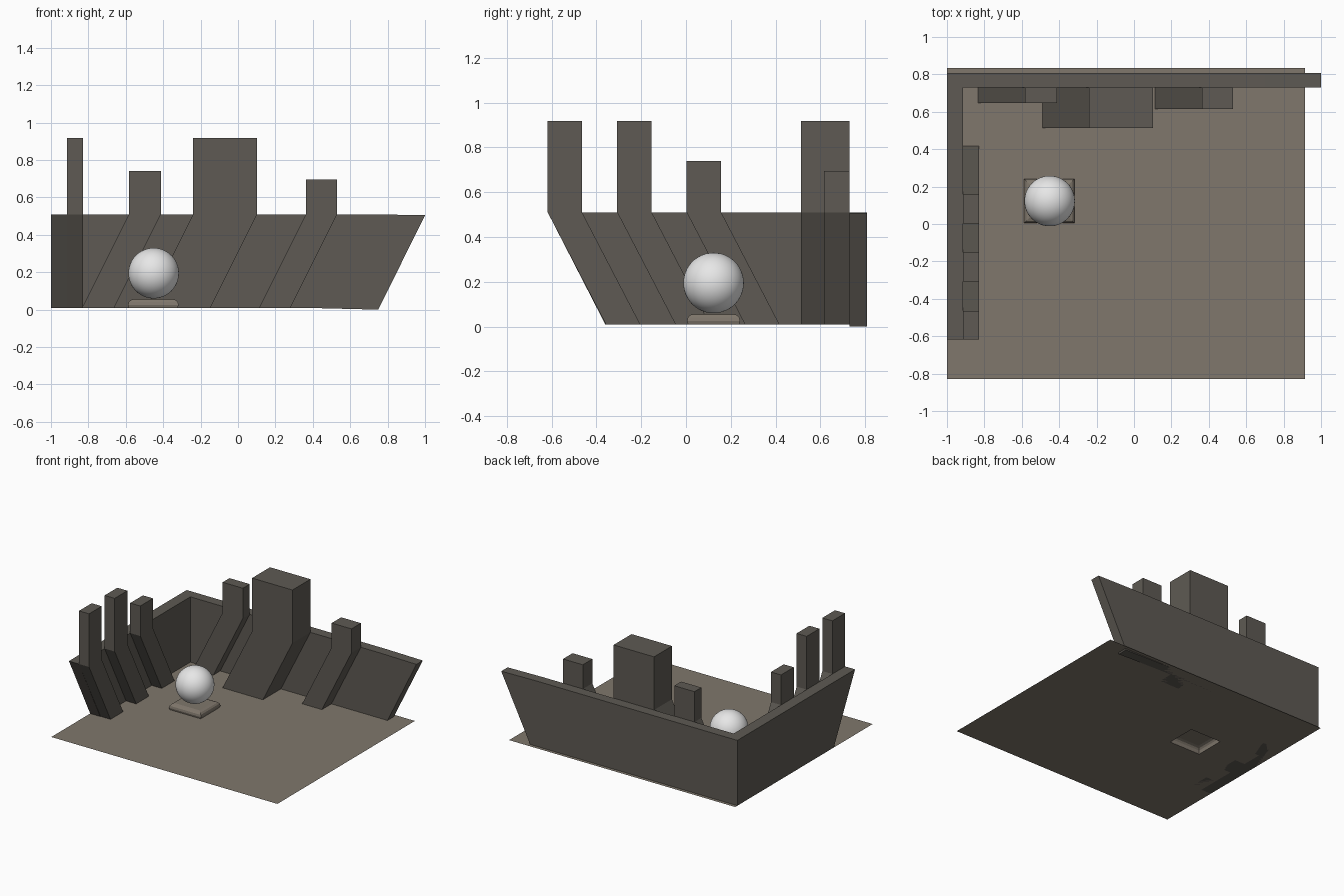
import bpy, bmesh

if "Cube" in bpy.data.objects:
    bpy.data.objects.remove(bpy.data.objects["Cube"])

def material(name, rgb):
    m = bpy.data.materials.new(name)
    m.diffuse_color = (*rgb, 1)
    m.use_nodes = True
    m.node_tree.nodes["Principled BSDF"].inputs["Base Color"].default_value = m.diffuse_color
    return m

STONE = material("dark stone", (0.112, 0.102, 0.087))
GROUND = material("dusty ground", (0.215, 0.185, 0.150))
WHITE = material("pale grey", (0.8, 0.8, 0.8))
Z0, RIM = 0.01, 0.51          # floor height, wall top

def add_object(name, bm, mat):
    bmesh.ops.remove_doubles(bm, verts=bm.verts, dist=1e-5)
    bmesh.ops.recalc_face_normals(bm, faces=bm.faces)
    me = bpy.data.meshes.new(name)
    bm.to_mesh(me)
    bm.free()
    me.materials.append(mat)
    ob = bpy.data.objects.new(name, me)
    bpy.context.collection.objects.link(ob)
    return ob

def prism(name, profile, axis, lo, hi):
    """Extrude a (horizontal, z) profile along axis 'x' or 'y' from lo to hi."""
    bm = bmesh.new()
    pt = (lambda u, z, d: (d, u, z)) if axis == 'x' else (lambda u, z, d: (u, d, z))
    a = [bm.verts.new(pt(u, z, lo)) for u, z in profile]
    b = [bm.verts.new(pt(u, z, hi)) for u, z in profile]
    bm.faces.new(a)
    bm.faces.new(b[::-1])
    n = len(a)
    for i in range(n):
        j = (i + 1) % n
        bm.faces.new((a[i], b[i], b[j], a[j]))
    return add_object(name, bm, STONE)

def bent_pillar(name, u0, u1, top, lean, axis, lo, hi):
    """Pillar: slanted from the floor to the rim, then straight up."""
    prism(name, [(u0 + lean, Z0), (u1 + lean, Z0), (u1, RIM), (u1, top),
                 (u0, top), (u0, RIM)], axis, lo, hi)

# walls with slanted ends
prism("back_wall", [(-1, Z0), (0.35, Z0), (0.75, 0), (1, 0.505), (0.7, RIM), (-1, RIM)],
      'y', 0.73, 0.807)
prism("left_wall", [(-0.36, Z0), (0.73, Z0), (0.73, RIM), (-0.617, RIM)],
      'x', -1, -0.915)

# pillars along the back wall: x0, x1, top, front y
for i, (x0, x1, top, y) in enumerate([(-0.583, -0.412, 0.742, 0.647),
                                      (-0.24, 0.102, 0.917, 0.513),
                                      (0.363, 0.53, 0.695, 0.615)]):
    bent_pillar(f"back_pillar_{i + 1}", x0, x1, top, -0.25, 'y', y, 0.73)

# pillars along the left wall: y0, y1, top
for i, (y0, y1, top) in enumerate([(-0.617, -0.464, 0.917),
                                   (-0.307, -0.153, 0.917),
                                   (0.003, 0.157, 0.74)]):
    bent_pillar(f"left_pillar_{i + 1}", y0, y1, top, 0.26, 'x', -0.915, -0.83)

# floor sheet with a raised, hollow pedestal pulled out of it
bm = bmesh.new()
cx, cy, hx, hy = -0.453, 0.123, 0.135, 0.118
def ring(inset, z):
    return [bm.verts.new((cx + sx * (hx - inset), cy + sy * (hy - inset), z))
            for sx, sy in ((-1, -1), (1, -1), (1, 1), (-1, 1))]
outer = [bm.verts.new((x, y, Z0)) for x, y in
         ((-1, -0.83), (0.915, -0.83), (0.915, 0.833), (-1, 0.833))]
rings = [outer, ring(0.004, Z0), ring(0, 0.025), ring(0.003, 0.04),
         ring(0.012, 0.051), ring(0.03, 0.057)]
for a, b in zip(rings, rings[1:]):
    for i in range(4):
        j = (i + 1) % 4
        bm.faces.new((a[i], a[j], b[j], b[i]))
bm.faces.new(rings[-1])
floor = add_object("floor_and_pedestal", bm, GROUND)
if floor.data.polygons[0].normal.z < 0:
    floor.data.flip_normals()

# ball on the pedestal
bpy.ops.mesh.primitive_uv_sphere_add(segments=48, ring_count=24, radius=0.135,
                                     location=(-0.451, 0.123, 0.195))
ball = bpy.context.object
ball.name = "ball"
ball.data.materials.append(WHITE)
bpy.ops.object.shade_smooth()
